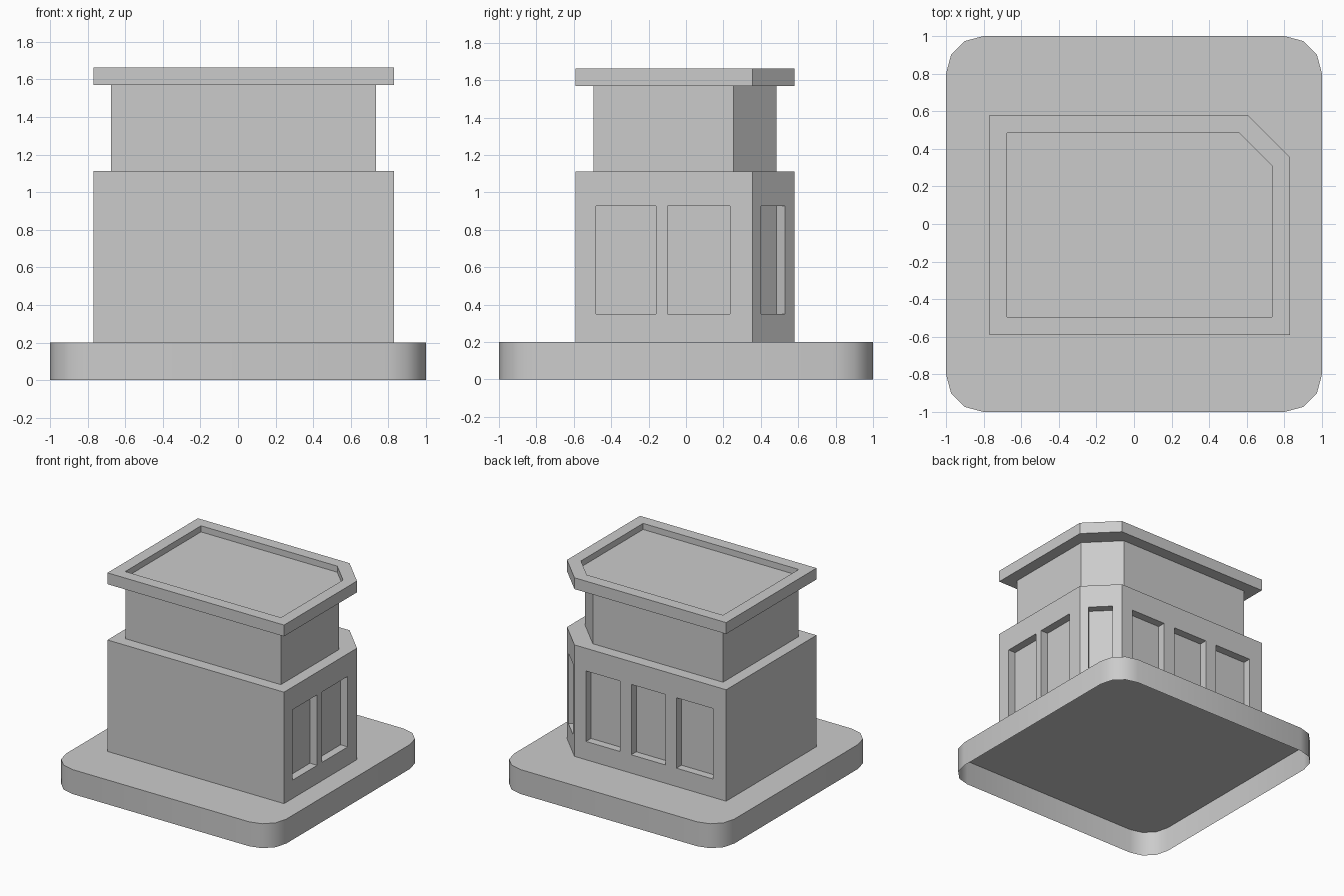
import bpy, bmesh
from math import radians, cos, sin, atan2
from mathutils import Vector, Matrix

if "Cube" in bpy.data.objects:
    bpy.data.objects.remove(bpy.data.objects["Cube"])

X0, X1, Y0, Y1 = -0.77, 0.83, -0.59, 0.58


def footprint(inset, cut):
    """Rectangular plan with the back right corner cut off."""
    a, b, c, d = X0 + inset, X1 - inset, Y0 + inset, Y1 - inset
    return [(a, c), (b, c), (b, d - cut), (b - cut, d), (a, d)]


def prism(name, pts, z0, z1, open_bottom=False):
    bm = bmesh.new()
    low = [bm.verts.new((x, y, z0)) for x, y in pts]
    top = [bm.verts.new((x, y, z1)) for x, y in pts]
    n = len(pts)
    for i in range(n):
        j = (i + 1) % n
        bm.faces.new((low[i], low[j], top[j], top[i]))
    bm.faces.new(top)
    if not open_bottom:
        bm.faces.new(low[::-1])
    me = bpy.data.meshes.new(name)
    bm.to_mesh(me)
    bm.free()
    ob = bpy.data.objects.new(name, me)
    bpy.context.collection.objects.link(ob)
    return ob


def cut(target, cutter):
    mod = target.modifiers.new(cutter.name, 'BOOLEAN')
    mod.operation, mod.solver, mod.object = 'DIFFERENCE', 'EXACT', cutter
    cutter.hide_render = True
    cutter.hide_set(True)


# Rounded base slab, open underneath
pts = []
for k, (sx, sy) in enumerate([(1, 1), (-1, 1), (-1, -1), (1, -1)]):
    for s in range(4):
        a = radians(90 * k + 30 * s)
        pts.append((sx * 0.8 + 0.2 * cos(a), sy * 0.8 + 0.2 * sin(a)))
base = prism("base", pts, 0, 0.2, open_bottom=True)
bpy.context.view_layer.objects.active = base
base.select_set(True)
bpy.ops.object.shade_smooth_by_angle(angle=radians(40))

# Ground floor, upper floor and roof cap
ground_floor = prism("ground_floor", footprint(0, 0.225), 0.2, 1.113)
upper_floor = prism("upper_floor", footprint(0.095, 0.23), 1.113, 1.57)
roof_cap = prism("roof_cap", footprint(0, 0.225), 1.57, 1.663)

# Shallow recess in the roof
cut(roof_cap, prism("roof_recess_cutter", footprint(0.095, 0.175), 1.613, 1.75))

# Window recesses: each runs along the wall between two plan points
DEPTH = 0.065
windows = [((X1, -0.48), (X1, -0.16)), ((X1, -0.10), (X1, 0.235)),
           ((0.785, 0.40), (0.655, 0.53)),
           ((0.50, Y1), (0.19, Y1)), ((0.09, Y1), (-0.22, Y1)),
           ((-0.32, Y1), (-0.65, Y1))]
for i, (p, q) in enumerate(windows):
    p, q = Vector(p), Vector(q)
    t = (q - p).normalized()
    n = Vector((t.y, -t.x))
    plan = [p - n * DEPTH, p + n * 0.1, q + n * 0.1, q - n * DEPTH]
    cut(ground_floor, prism(f"window_cutter_{i}", plan, 0.35, 0.927))
